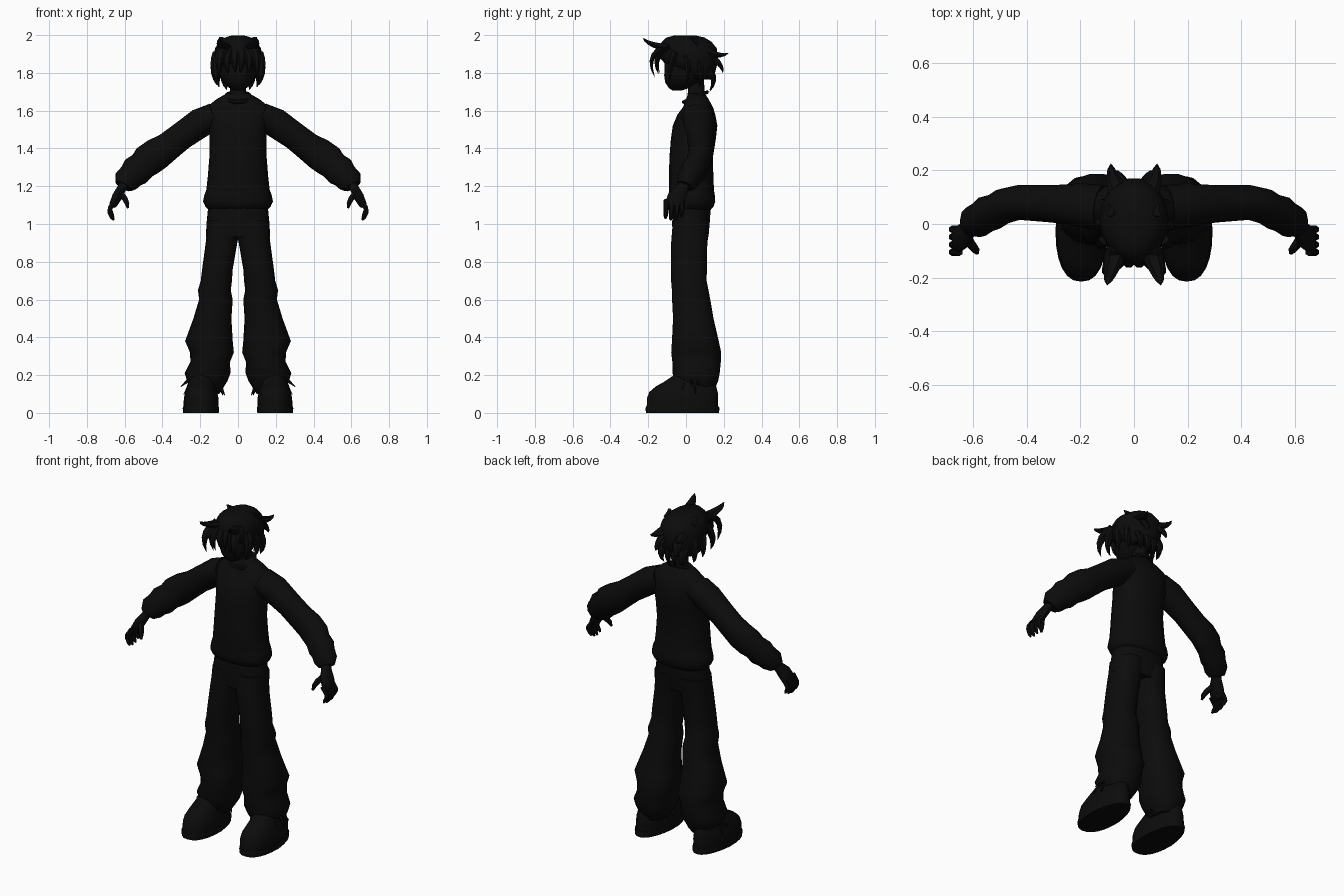
import bpy, bmesh, math, random
from mathutils import Vector

random.seed(4)
black = bpy.data.materials.new("black")
black.diffuse_color = (0.0035, 0.0035, 0.0035, 1)


def finish(name, bm, mirror=False, angle=50):
    bmesh.ops.recalc_face_normals(bm, faces=bm.faces)
    me = bpy.data.meshes.new(name)
    bm.to_mesh(me)
    bm.free()
    me.materials.append(black)
    ob = bpy.data.objects.new(name, me)
    bpy.context.collection.objects.link(ob)
    if mirror:
        m = ob.modifiers.new("mirror", 'MIRROR')
        m.use_clip = m.use_mirror_merge = False
    bpy.ops.object.select_all(action='DESELECT')
    ob.select_set(True)
    bpy.context.view_layer.objects.active = ob
    bpy.ops.object.shade_smooth_by_angle(angle=math.radians(angle))
    return ob


def skin(bm, rings):
    """Join point rings into a capped tube."""
    vs = [[bm.verts.new(p) for p in r] for r in rings]
    n = len(vs[0])
    for a, b in zip(vs, vs[1:]):
        for i in range(n):
            j = (i + 1) % n
            bm.faces.new((a[i], a[j], b[j], b[i]))
    bm.faces.new(vs[0][::-1])
    bm.faces.new(vs[-1])


def power(c, e):
    return math.copysign(abs(c) ** e, c)


def stack(name, rows, n=18, e=0.85, mirror=False, heel=0.0):
    """Horizontal slices: z, x min, x max, y front, y back."""
    rings = []
    for z, x0, x1, y0, y1 in rows:
        ring = []
        for i in range(n):
            t = 2 * math.pi * i / n
            c, s = power(math.cos(t), e), power(math.sin(t), e)
            ring.append(((x0 + x1) / 2 + (x1 - x0) / 2 * c * (1 - heel * max(s, 0)),
                         (y0 + y1) / 2 + (y1 - y0) / 2 * s, z))
        rings.append(ring)
    bm = bmesh.new()
    skin(bm, rings)
    return finish(name, bm, mirror)


def path(bm, pts, side, n=12):
    """Tube along points x, y, z, radius along side, radius across."""
    P = [Vector(p[:3]) for p in pts]
    rings = []
    for i, p in enumerate(pts):
        d = (P[min(i + 1, len(P) - 1)] - P[max(i - 1, 0)]).normalized()
        u = Vector(side)
        u = (u - d * u.dot(d)).normalized()
        w = d.cross(u)
        rings.append([P[i] + u * p[3] * math.cos(2 * math.pi * k / n)
                      + w * p[4] * math.sin(2 * math.pi * k / n) for k in range(n)])
    skin(bm, rings)


def sym(rows):
    return [(z, -x, x, y0, y1) for z, x, y0, y1 in rows]


# Sweater body with puffed hem
stack("sweater_body", sym([
    (1.075, .155, -.06, .13), (1.09, .172, -.08, .145), (1.12, .185, -.092, .155),
    (1.155, .178, -.088, .152), (1.18, .168, -.09, .148), (1.25, .16, -.09, .145), (1.35, .152, -.088, .142),
    (1.45, .15, -.08, .158), (1.52, .156, -.07, .166), (1.58, .17, -.045, .155),
    (1.62, .165, -.015, .142), (1.66, .115, 0, .12), (1.69, .062, .012, .1)]), n=20)

# Sleeves, gathered above the cuffs
bm = bmesh.new()
path(bm, [(.12, .06, 1.575, .085, .07), (.2, .07, 1.535, .082, .08), (.3, .075, 1.465, .07, .075),
          (.37, .078, 1.41, .067, .078), (.43, .08, 1.37, .065, .088), (.48, .068, 1.335, .066, .088),
          (.505, .055, 1.31, .062, .078), (.54, .04, 1.28, .068, .084), (.562, .026, 1.258, .062, .072),
          (.59, .008, 1.23, .062, .07), (.607, -.005, 1.2, .043, .048)], (0, 1, 0), 14)
finish("sleeve", bm, True)

# Hands: palm, four curled fingers, thumb
bm = bmesh.new()
path(bm, [(.59, .005, 1.235, .03, .025), (.615, -.02, 1.19, .033, .025), (.637, -.045, 1.15, .05, .028),
          (.66, -.06, 1.105, .052, .022), (.665, -.06, 1.09, .04, .014)], (0, 1, 0), 10)
for y, drop in ((-.105, .008), (-.077, 0), (-.048, .004), (-.02, .018)):
    path(bm, [(.65, y, 1.125, .014, .016), (.677, y, 1.085, .015, .015),
              (.679, y, 1.06 + drop, .013, .013), (.667, y - .003, 1.033 + drop, .011, .011),
              (.658, y - .004, 1.02 + drop, .005, .005)], (0, 1, 0), 6)
path(bm, [(.625, -.05, 1.165, .02, .02), (.6, -.085, 1.135, .018, .017),
          (.588, -.1, 1.11, .014, .014), (.583, -.108, 1.085, .006, .006)], (0, 1, 0), 6)
finish("hand", bm, True)

# Trousers: hips and flared, creased legs
stack("trouser_hips", sym([(.93, .17, -.07, .11), (1.0, .167, -.075, .125), (1.1, .157, -.07, .135)]))
stack("trouser_leg", [
    (1.02, -.01, .163, -.07, .128), (.95, -.006, .166, -.076, .122), (.9, .004, .171, -.08, .114),
    (.76, .028, .19, -.08, .112), (.7, .032, .197, -.08, .11), (.65, .038, .212, -.076, .12),
    (.6, .028, .206, -.075, .13), (.5, .035, .236, -.07, .147), (.38, .028, .28, -.076, .175),
    (.32, .022, .254, -.08, .188), (.27, .042, .252, -.074, .186), (.21, .04, .282, -.073, .18),
    (.17, .055, .27, -.06, .172), (.13, .08, .248, -.04, .155), (.1, .1, .235, -.02, .135)], mirror=True)

# Ragged fringe at the ankles
bm = bmesh.new()
for k in range(12):
    inner = k > 7
    s = -1 if inner else 1
    a = random.uniform(-.7, .4)
    z = random.uniform(.13, .2)
    c, r = Vector((.175, .03, z)), random.uniform(.105, .135) - (.025 if inner else 0)
    d = Vector((s * math.cos(a), math.sin(a), 0))
    b, m, t = c + d * .06, c + d * .09 - Vector((0, 0, .012)), c + d * r - Vector((0, 0, .045))
    path(bm, [(*b, .014, .01), (*m, .011, .007), (*t, .001, .001)], (0, 0, 1), 5)
finish("ankle_fringe", bm, True)

# Shoes
stack("shoe_sole", [(0, .102, .29, -.212, .175), (.025, .1, .293, -.215, .177), (.035, .103, .29, -.21, .174)],
      n=24, mirror=True, heel=.2)
stack("shoe_upper", [
    (.03, .104, .288, -.208, .17), (.075, .103, .287, -.207, .17), (.11, .11, .28, -.195, .168),
    (.14, .12, .268, -.16, .16), (.165, .125, .26, -.115, .15), (.195, .13, .25, -.07, .14),
    (.22, .135, .24, -.045, .13)], n=24, mirror=True, heel=.2)

# Neck, neckband and face
stack("neck", sym([(1.62, .055, 0, .105), (1.7, .042, .01, .098), (1.78, .042, .01, .095)]), n=12)
bpy.ops.mesh.primitive_torus_add(major_radius=.066, minor_radius=.011, major_segments=20, minor_segments=6,
                                 location=(0, .05, 1.672), rotation=(.4, 0, 0))
bpy.context.object.name = "neckband"
bpy.context.object.data.materials.append(black)
bpy.ops.object.shade_smooth_by_angle()
stack("face", sym([
    (1.706, .018, -.07, -.025), (1.72, .045, -.092, .02), (1.75, .078, -.112, .08), (1.785, .095, -.117, .11),
    (1.85, .105, -.116, .14), (1.93, .09, -.1, .13), (1.975, .05, -.06, .08)]), e=1)

# Hair: cap and tapered locks
stack("hair_cap", sym([
    (1.765, .085, .03, .13), (1.8, .112, -.03, .155), (1.84, .124, -.105, .166), (1.88, .129, -.142, .172),
    (1.93, .122, -.145, .165), (1.965, .1, -.13, .137), (1.987, .07, -.105, .1), (1.999, .03, -.06, .05)]), e=1)
locks = [  # root, bend, tip, root radius
    ((.06, -.09, 1.93), (.088, -.18, 1.952), (.1, -.228, 1.985), .04),   # front upswept horn
    ((.07, -.1, 1.94), (.097, -.178, 1.88), (.1, -.165, 1.775), .036),   # long fringe
    ((.045, -.11, 1.93), (.06, -.155, 1.87), (.05, -.145, 1.79), .034),  # middle fringe
    ((.012, -.11, 1.93), (.02, -.15, 1.87), (.012, -.14, 1.80), .034),
    ((.1, -.06, 1.9), (.122, -.08, 1.83), (.108, -.085, 1.75), .035),    # temples
    ((.1, 0, 1.88), (.122, .01, 1.81), (.112, 0, 1.735), .035),
    ((.09, .07, 1.86), (.112, .08, 1.79), (.1, .07, 1.725), .035),
    ((.08, .06, 1.95), (.085, .04, 1.975), (.1, .03, 1.99), .03),        # crown tuft
    ((.05, .1, 1.92), (.078, .172, 1.895), (.086, .225, 1.905), .04),    # back spikes
    ((.04, .12, 1.9), (.06, .178, 1.845), (.07, .195, 1.80), .038),
    ((.06, .1, 1.83), (.07, .142, 1.77), (.06, .125, 1.71), .035),       # nape
    ((.015, .11, 1.83), (.02, .148, 1.77), (.02, .125, 1.7), .035)]
bm = bmesh.new()
for root, bend, tip, r in locks:
    A, B, C = map(Vector, (root, bend, tip))
    pts = []
    for i in range(6):
        t = i / 5
        p = A * (1 - t) ** 2 + (B * 2 - (A + C) / 2) * 2 * t * (1 - t) + C * t * t
        w = r * (1 - t) ** .7 + .0008
        pts.append((*p, w, w * .6))
    path(bm, pts, (1, 0, 0), 6)
finish("hair_locks", bm, True, 40)
